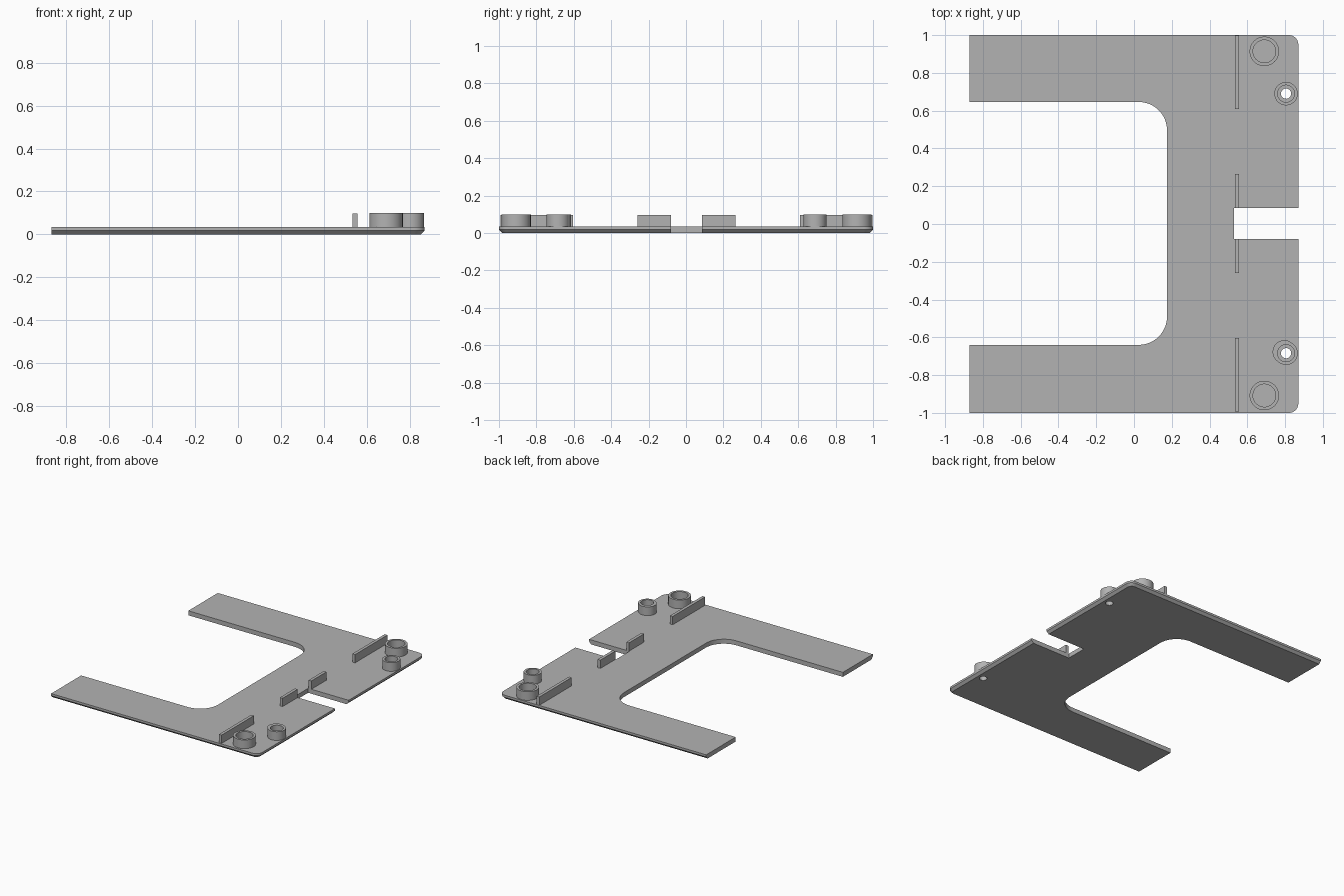
import bpy, bmesh, math

cube = bpy.data.objects.get("Cube")
if cube:
    bpy.data.objects.remove(cube, do_unlink=True)

grey = bpy.data.materials.new("plain grey")
grey.use_nodes = True
GREY = (0.45, 0.45, 0.45, 1)
grey.diffuse_color = GREY
grey.node_tree.nodes["Principled BSDF"].inputs["Base Color"].default_value = GREY

MID = 0.003          # centre line of the mirrored features
BASE, TOP = 0.034, 0.1


def finish(name, bm, smooth=True):
    bmesh.ops.recalc_face_normals(bm, faces=bm.faces)
    mesh = bpy.data.meshes.new(name)
    bm.to_mesh(mesh)
    bm.free()
    mesh.materials.append(grey)
    obj = bpy.data.objects.new(name, mesh)
    bpy.context.collection.objects.link(obj)
    bpy.ops.object.select_all(action="DESELECT")
    obj.select_set(True)
    bpy.context.view_layer.objects.active = obj
    if smooth:
        bpy.ops.object.shade_smooth_by_angle(angle=math.radians(30))
    return obj


def arc(cx, cy, r, start, end, n=12):
    angles = [math.radians(start + (end - start) * i / n) for i in range(n + 1)]
    return [(cx + r * math.cos(a), cy + r * math.sin(a)) for a in angles]


def outline(d):
    """Plate outline; d insets the outer long sides and the right edge."""
    x, y, r = 0.87 - d, 1 - d, 0.05
    pts = [(-0.87, -y)] + arc(0.82, -0.95, r - d, -90, 0)
    pts += [(x, MID - 0.082), (0.53, MID - 0.082), (0.53, MID + 0.082), (x, MID + 0.082)]
    pts += arc(0.82, 0.95, r - d, 0, 90) + [(-0.87, y), (-0.87, MID + 0.643)]
    pts += arc(0.025, MID + 0.493, 0.15, 90, 0)
    pts += arc(0.025, MID - 0.493, 0.15, 0, -90) + [(-0.87, MID - 0.643)]
    return pts


def loft(bm, rings, cap):
    n = len(rings[0])
    for a, b in zip(rings, rings[1:]):
        for i in range(n):
            j = (i + 1) % n
            bm.faces.new((a[i], a[j], b[j], b[i]))
    if cap:
        bm.faces.new(rings[0][::-1])
        bm.faces.new(rings[-1])


def ring(bm, pts, z):
    return [bm.verts.new((x, y, z)) for x, y in pts]


def circle(x, y, r):
    return arc(x, y, r, 0, 360, 48)[:-1]


def tube(name, x, y, outer, inner, shift=(0, 0)):
    """Open collar standing on the plate, outer wall may be off centre."""
    bm = bmesh.new()
    out, hole = circle(x + shift[0], y + shift[1], outer), circle(x, y, inner)
    z0 = BASE - 0.004
    rings = [ring(bm, out, z0), ring(bm, out, TOP), ring(bm, hole, TOP), ring(bm, hole, z0)]
    loft(bm, rings + rings[:1], False)
    return finish(name, bm)


# Plate with chamfered underside
bm = bmesh.new()
loft(bm, [ring(bm, outline(d), z) for d, z in ((0.018, 0), (0, 0.018), (0, BASE))], True)
plate = finish("base_plate", bm, False)

# Screw holes through the plate
for side in (-1, 1):
    bm = bmesh.new()
    pts = circle(0.805, MID + side * 0.687, 0.027)
    loft(bm, [ring(bm, pts, -0.1), ring(bm, pts, 0.2)], True)
    cutter = finish("hole_cutter", bm, False)
    cutter.hide_render = True
    mod = plate.modifiers.new("screw_hole", "BOOLEAN")
    mod.operation, mod.solver, mod.object = "DIFFERENCE", "EXACT", cutter
    bpy.context.view_layer.objects.active = plate
    bpy.ops.object.modifier_apply(modifier=mod.name)
    bpy.data.objects.remove(cutter, do_unlink=True)
bpy.ops.object.select_all(action="DESELECT")
plate.select_set(True)
bpy.ops.object.shade_smooth_by_angle(angle=math.radians(30))


def rib(name, y0, y1):
    bm = bmesh.new()
    pts = [(0.534, y0), (0.557, y0), (0.557, y1), (0.534, y1)]
    loft(bm, [ring(bm, pts, BASE - 0.004), ring(bm, pts, TOP - 0.003)], True)
    finish(name, bm, False)


# Collars and upright ribs on both sides
for side, label in ((-1, "front"), (1, "back")):
    tube(label + "_large_collar", 0.69, MID + side * 0.911, 0.078, 0.06)
    tube(label + "_screw_collar", 0.805, MID + side * 0.687, 0.062, 0.045)
    for part, a, b in (("inner", 0.082, 0.262), ("outer", 0.606, 0.995)):
        rib(label + "_" + part + "_rib", *sorted((MID + side * a, MID + side * b)))

# Off-centre thickening of the front screw collar
tube("front_collar_bulge", 0.805, MID - 0.687, 0.062, 0.045, (-0.009, 0.007))
